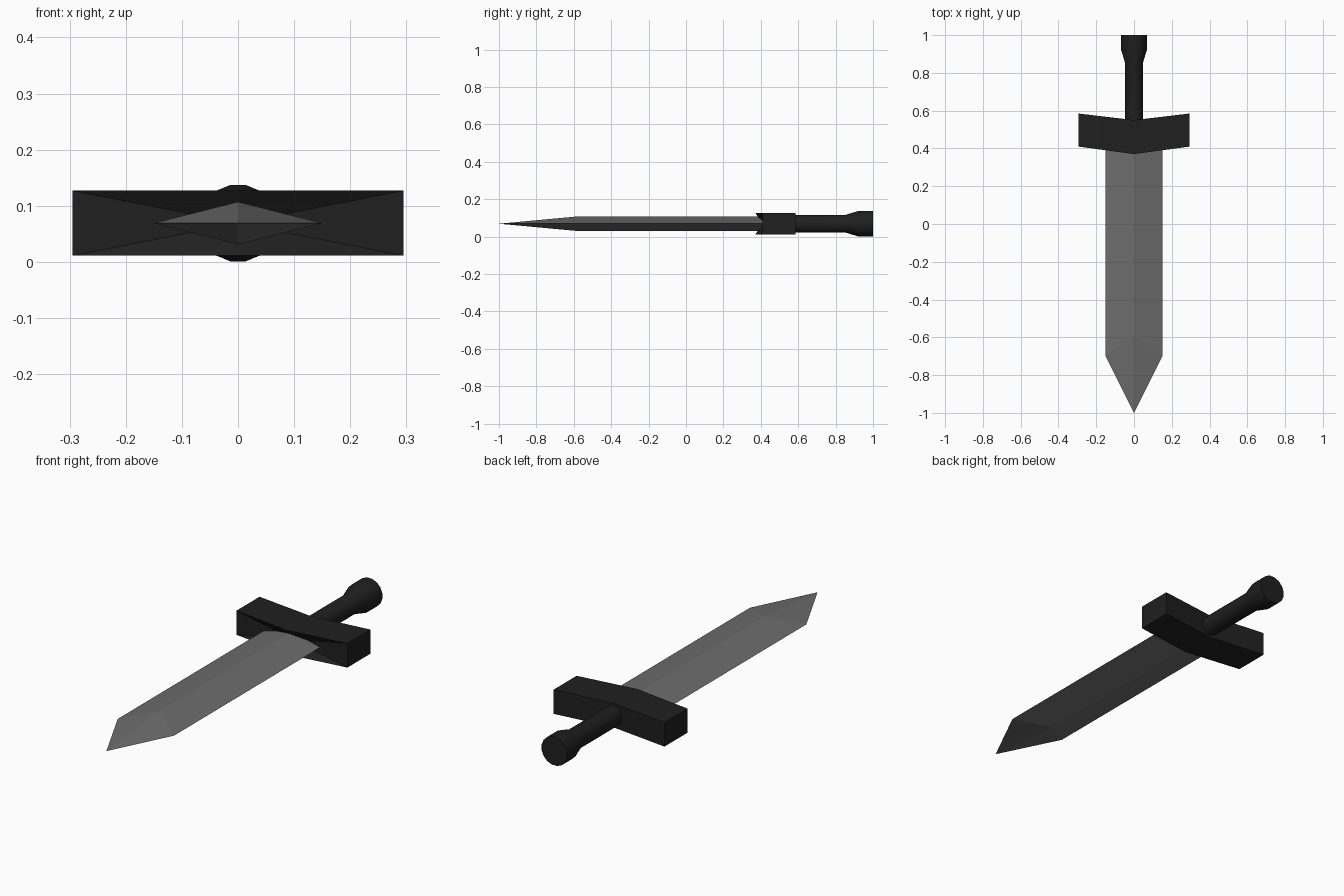
import bpy, math

if "Cube" in bpy.data.objects:
    bpy.data.objects.remove(bpy.data.objects["Cube"])

ZC = 0.069  # height of the sword's long axis


def material(name, v):
    m = bpy.data.materials.new(name)
    m.diffuse_color = (v, v, v, 1)
    m.use_nodes = True
    m.node_tree.nodes["Principled BSDF"].inputs["Base Color"].default_value = m.diffuse_color
    return m


def mesh_object(name, verts, faces, mat):
    me = bpy.data.meshes.new(name)
    me.from_pydata(verts, [], faces)
    me.materials.append(mat)
    ob = bpy.data.objects.new(name, me)
    bpy.context.collection.objects.link(ob)
    return ob


steel = material("steel", 0.15)
dark = material("dark_metal", 0.014)

# Blade: diamond section, tapering to a point
W, T = 0.15, 0.038
blade = [(W, 0.45, ZC), (0, 0.45, ZC + T), (-W, 0.45, ZC), (0, 0.45, ZC - T),
         (W, -0.70, ZC), (0, -0.59, ZC + T), (-W, -0.70, ZC), (0, -0.59, ZC - T),
         (0, -1.0, ZC)]
faces = [(3, 2, 1, 0)]
for i in range(4):
    j = (i + 1) % 4
    faces += [(i, j, j + 4, i + 4), (i + 4, j + 4, 8)]
mesh_object("blade", blade, faces, steel)

# Crossguard: chevron outline extruded in z, front dented where the blade enters
outline = [(-0.295, 0.41), (0, 0.37), (0.295, 0.41),
           (0.295, 0.585), (0, 0.55), (-0.295, 0.585)]
verts = [(x, y, z) for z in (ZC - 0.058, ZC + 0.058) for x, y in outline]
verts.append((0, 0.41, ZC))
faces = [(0, 5, 4, 1), (1, 4, 3, 2), (6, 7, 10, 11), (7, 8, 9, 10)]
faces += [(i, (i + 1) % 6, (i + 1) % 6 + 6, i + 6) for i in range(2, 6)]
faces += [(0, 1, 12), (1, 2, 12), (2, 8, 12), (8, 7, 12), (7, 6, 12), (6, 0, 12)]
mesh_object("crossguard", verts, faces, dark)

# Grip and flared pommel: 16-sided lathe along y
N = 16
profile = [(0.50, 0.048), (0.852, 0.048), (0.922, 0.0695), (1.0, 0.0695)]
verts, faces = [], []
for y, r in profile:
    for k in range(N):
        a = 2 * math.pi * (k + 0.5) / N
        verts.append((r * math.cos(a), y, ZC + r * math.sin(a)))
for s in range(len(profile) - 1):
    for k in range(N):
        l = (k + 1) % N
        faces.append((s * N + k, (s + 1) * N + k, (s + 1) * N + l, s * N + l))
faces.append(tuple(range(N)))
faces.append(tuple(reversed(range(3 * N, 4 * N))))
grip = mesh_object("grip_and_pommel", verts, faces, dark)
bpy.context.view_layer.objects.active = grip
grip.select_set(True)
bpy.ops.object.shade_smooth_by_angle(angle=math.radians(30))
